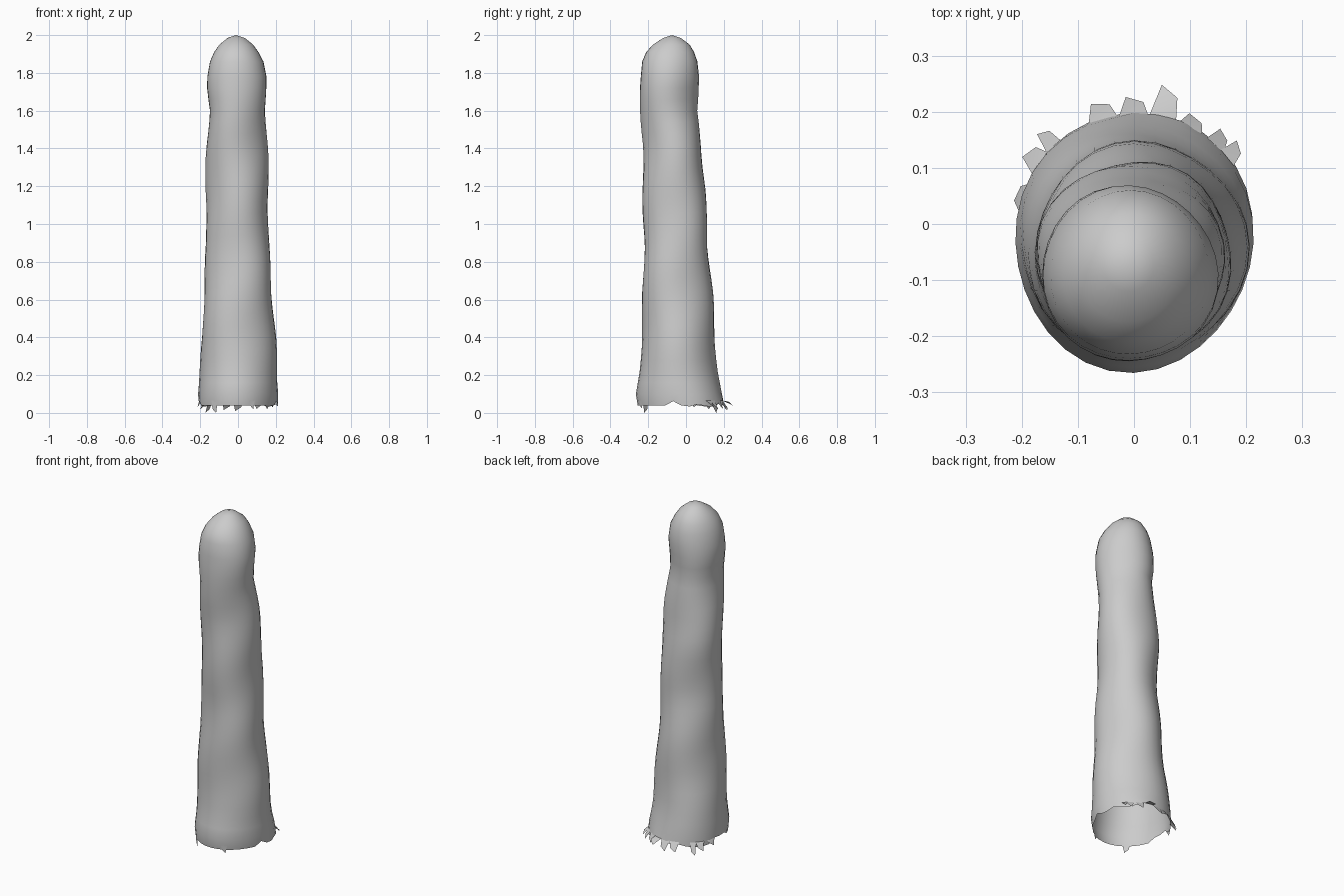
import bpy, bmesh, math, random
from mathutils import Vector

random.seed(4)
if "Cube" in bpy.data.objects:
    bpy.data.objects.remove(bpy.data.objects["Cube"], do_unlink=True)

stone = bpy.data.materials.new("pale grey")
stone.use_nodes = True
GREY = (0.6, 0.6, 0.6, 1)
stone.diffuse_color = GREY
stone.node_tree.nodes["Principled BSDF"].inputs["Base Color"].default_value = GREY


def finish(name, bm):
    mesh = bpy.data.meshes.new(name)
    bm.to_mesh(mesh)
    bm.free()
    mesh.materials.append(stone)
    obj = bpy.data.objects.new(name, mesh)
    bpy.context.collection.objects.link(obj)
    bpy.ops.object.select_all(action="DESELECT")
    obj.select_set(True)
    bpy.context.view_layer.objects.active = obj
    bpy.ops.object.shade_smooth_by_angle(angle=math.radians(35))
    return obj


# Height, then left, right, front and back limits of the shaft
PROFILE = [
    (0.04, -.212, .212, -.25, .2), (0.1, -.217, .215, -.258, .19),
    (0.2, -.21, .204, -.243, .17), (0.4, -.19, .195, -.237, .152),
    (0.65, -.18, .178, -.232, .135), (0.9, -.162, .166, -.222, .112),
    (1.2, -.172, .162, -.225, .105), (1.4, -.168, .154, -.225, .085),
    (1.6, -.156, .142, -.24, .055), (1.7, -.166, .146, -.248, .065),
    (1.8, -.16, .147, -.243, .07), (1.86, -.147, .133, -.235, .06),
    (1.91, -.126, .108, -.212, .042), (1.95, -.098, .08, -.175, .018),
    (1.985, -.055, .036, -.12, -.028),
]
SIDES = 32


def section(z):
    """Limits of the shaft at a height, interpolated from the profile."""
    for low, high in zip(PROFILE, PROFILE[1:]):
        if z <= high[0]:
            t = max(0, (z - low[0]) / (high[0] - low[0]))
            return [a + (b - a) * t for a, b in zip(low[1:], high[1:])]
    return PROFILE[-1][1:]


def surface(angle, z, grow=0.0):
    x0, x1, y0, y1 = section(z)
    # Gentle lumps, fading towards the rounded top
    lump = 0.004 * math.sin(3 * angle + 5 * z) + 0.004 * math.sin(2 * angle - 13 * z)
    lump = lump * min(1, (2 - z) * 3) + grow
    return Vector(((x0 + x1) / 2 + ((x1 - x0) / 2 + lump) * math.cos(angle),
                   (y0 + y1) / 2 + ((y1 - y0) / 2 + lump) * math.sin(angle), z))


# Hollow shaft, open underneath and rounded on top
bm = bmesh.new()
heights = [0.04 + 0.06 * i for i in range(30)] + [p[0] for p in PROFILE[-4:]]
rings = []
for z in heights:
    ring = []
    for i in range(SIDES):
        angle = math.tau * i / SIDES
        point = surface(angle, z)
        # Broken rim, rougher at the back
        if z < 0.05 and math.sin(angle) > -0.2:
            point.z += random.uniform(-0.01, 0.03)
        ring.append(bm.verts.new(point))
    rings.append(ring)
for low, high in zip(rings, rings[1:]):
    for i in range(SIDES):
        j = (i + 1) % SIDES
        bm.faces.new((low[i], low[j], high[j], high[i]))
tip = bm.verts.new((-0.01, -0.073, 2))
for i in range(SIDES):
    bm.faces.new((rings[-1][i], rings[-1][(i + 1) % SIDES], tip))
finish("finger_pillar", bm)

# Torn shards around the lower rim: angle in degrees, reach, lowest height
SHARDS = [(40, .03, .03), (48, .025, .02), (62, .02, .02), (76, .055, .04),
          (90, .03, .01), (105, .03, .015), (132, .035, .0), (142, .03, .02),
          (160, .012, .03), (235, .0, .0), (290, .0, .02)]
bm = bmesh.new()
for degrees, reach, bottom in SHARDS:
    angle = math.radians(degrees)
    spread = random.uniform(0.07, 0.13)
    a = bm.verts.new(surface(angle - spread, 0.065))
    b = bm.verts.new(surface(angle + spread, 0.065))
    outer = surface(angle + spread * 0.5, 0.05, reach)
    inner = surface(angle - spread * 0.6, 0.05, reach * 0.7)
    outer.z, inner.z = bottom, bottom + 0.02
    c, d = bm.verts.new(outer), bm.verts.new(inner)
    bm.faces.new((a, d, b))
    bm.faces.new((b, d, c))
finish("rim_shards", bm)
